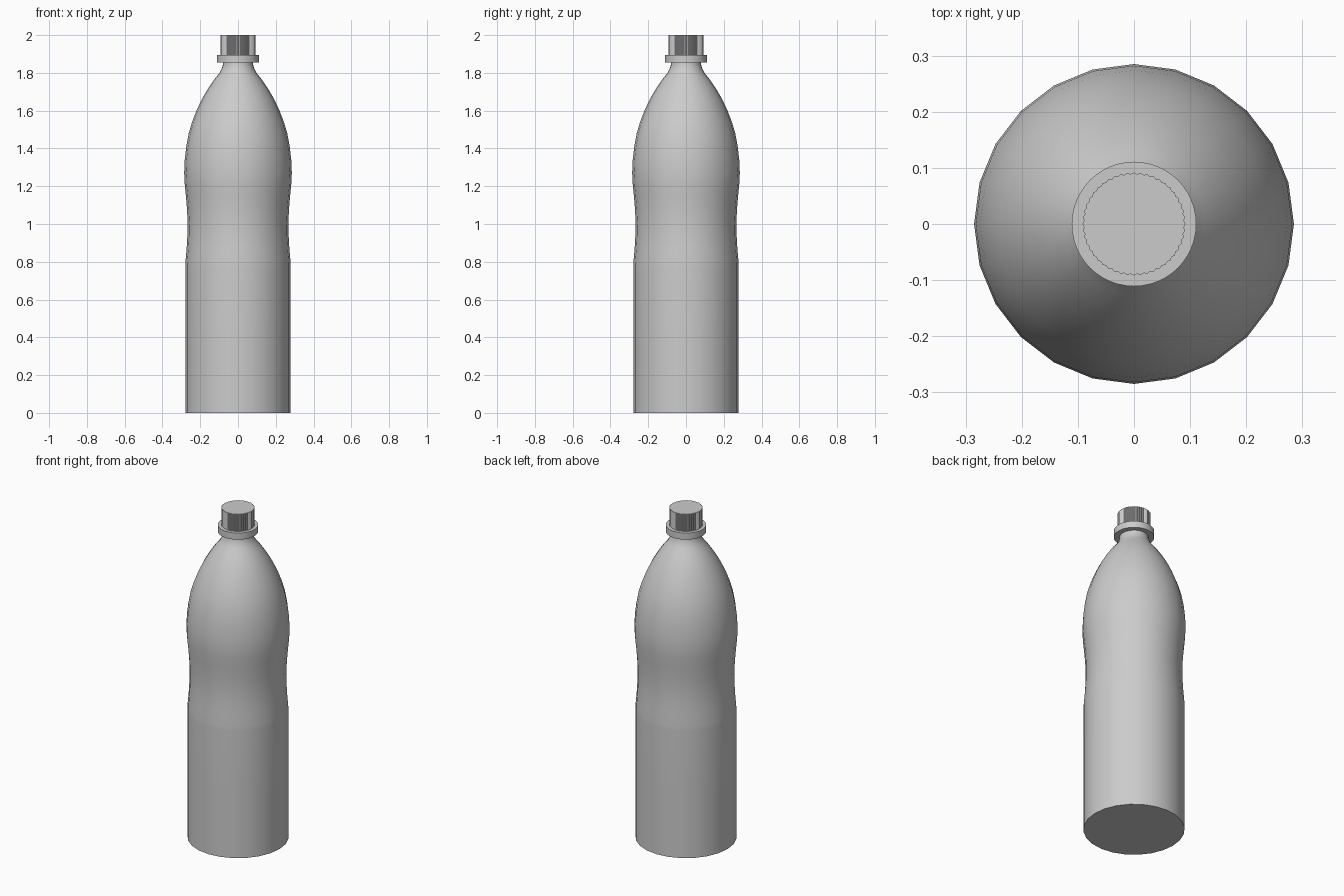
import bpy, bmesh, math

cube = bpy.data.objects.get("Cube")
if cube:
    bpy.data.objects.remove(cube, do_unlink=True)

grey = bpy.data.materials.new("plain grey")
grey.use_nodes = True
colour = (0.6, 0.6, 0.6, 1.0)
grey.diffuse_color = colour
grey.node_tree.nodes["Principled BSDF"].inputs["Base Color"].default_value = colour


def lathe(name, profile, sides, ripple=0.0):
    """Closed turned solid from (radius, z) pairs; ripple sinks every other column."""
    bm = bmesh.new()
    rings = []
    for r, z in profile:
        ring = []
        for i in range(sides):
            a = 2 * math.pi * i / sides
            rr = r - ripple * (i % 2)
            ring.append(bm.verts.new((rr * math.cos(a), rr * math.sin(a), z)))
        rings.append(ring)
    for low, high in zip(rings, rings[1:]):
        for i in range(sides):
            j = (i + 1) % sides
            bm.faces.new((low[i], low[j], high[j], high[i]))
    bm.faces.new(rings[0][::-1])
    bm.faces.new(rings[-1])
    mesh = bpy.data.meshes.new(name)
    bm.to_mesh(mesh)
    bm.free()
    mesh.materials.append(grey)
    obj = bpy.data.objects.new(name, mesh)
    bpy.context.collection.objects.link(obj)
    bpy.ops.object.select_all(action='DESELECT')
    obj.select_set(True)
    bpy.context.view_layer.objects.active = obj
    bpy.ops.object.shade_smooth_by_angle(angle=math.radians(35))
    return obj


# Bottle body: straight base, gripped waist, domed shoulder, short neck
lathe("bottle_body", [
    (0.279, 0.0), (0.279, 0.40), (0.279, 0.77), (0.278, 0.80),
    (0.272, 0.87), (0.268, 0.94), (0.267, 1.01), (0.270, 1.08),
    (0.276, 1.15), (0.282, 1.21), (0.285, 1.27), (0.282, 1.34),
    (0.274, 1.41), (0.261, 1.48), (0.243, 1.54), (0.220, 1.60),
    (0.192, 1.66), (0.160, 1.715), (0.126, 1.765), (0.100, 1.797),
    (0.086, 1.822), (0.080, 1.845), (0.080, 1.87),
], 24)

# Collar ring under the cap
lathe("neck_collar", [(0.111, 1.855), (0.111, 1.895)], 48)

# Screw cap with fine grip ridges
lathe("screw_cap", [(0.092, 1.89), (0.092, 2.0)], 96, ripple=0.003)
